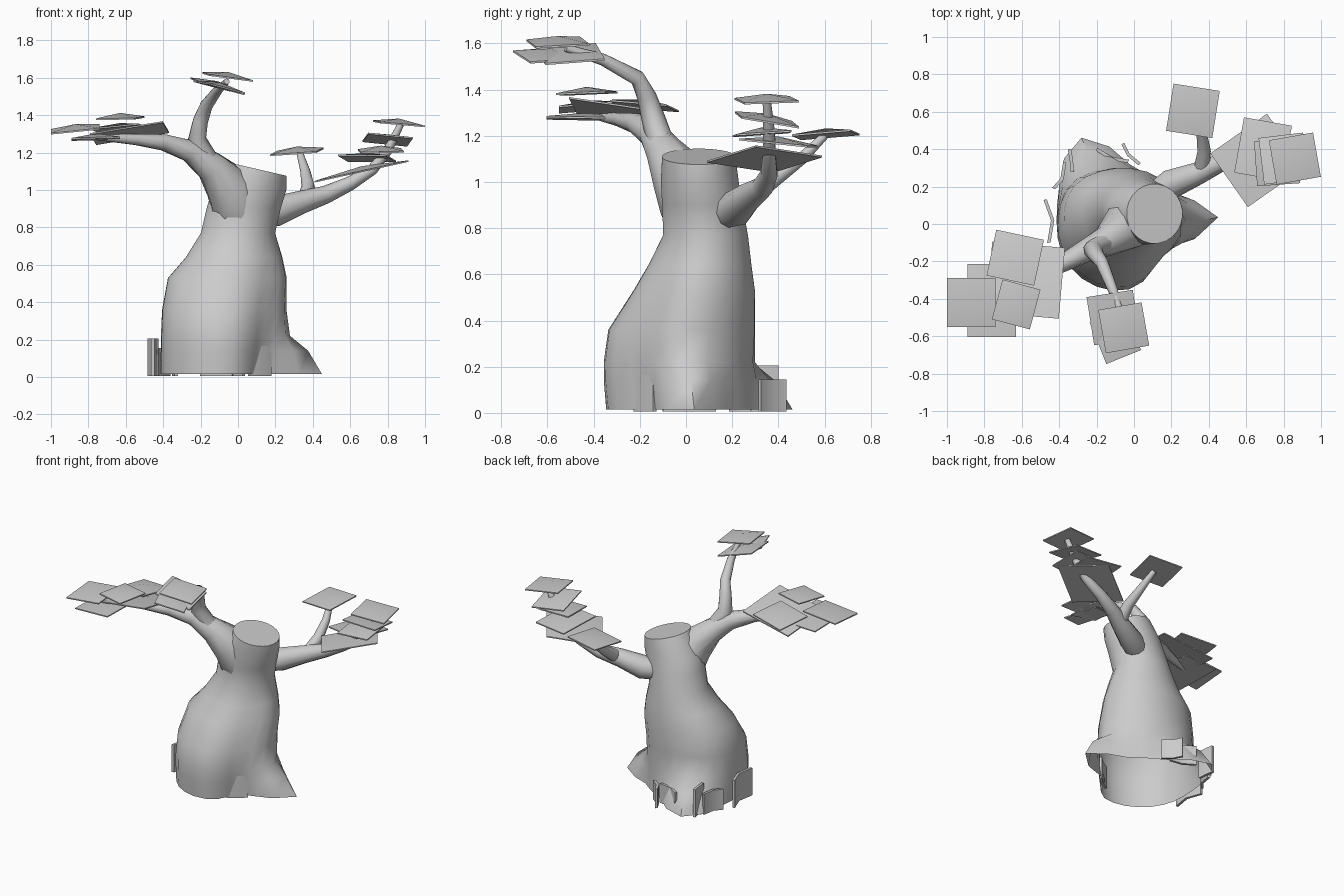
import bpy, bmesh
from math import sin, cos, pi, radians, exp
from mathutils import Vector

cube = bpy.data.objects.get("Cube")
if cube:
    bpy.data.objects.remove(cube)

GREY = (0.6, 0.6, 0.6, 1)
grey = bpy.data.materials.new("plain_grey")
grey.use_nodes = True
grey.diffuse_color = GREY
bsdf = next(n for n in grey.node_tree.nodes if n.type == 'BSDF_PRINCIPLED')
bsdf.inputs["Base Color"].default_value = GREY


def finish(name, bm, angle=50):
    bmesh.ops.recalc_face_normals(bm, faces=bm.faces)
    mesh = bpy.data.meshes.new(name)
    bm.to_mesh(mesh)
    bm.free()
    mesh.materials.append(grey)
    obj = bpy.data.objects.new(name, mesh)
    bpy.context.collection.objects.link(obj)
    bpy.ops.object.select_all(action='DESELECT')
    obj.select_set(True)
    bpy.context.view_layer.objects.active = obj
    bpy.ops.object.shade_smooth_by_angle(angle=radians(angle))


def loft(name, rings, cap_start=False):
    """Skin a stack of closed rings and cap the last one."""
    bm = bmesh.new()
    loops = [[bm.verts.new(p) for p in ring] for ring in rings]
    for low, high in zip(loops, loops[1:]):
        for i in range(len(low)):
            j = (i + 1) % len(low)
            bm.faces.new((low[i], low[j], high[j], high[i]))
    bm.faces.new(loops[-1])
    if cap_start:
        bm.faces.new(loops[0][::-1])
    finish(name, bm)


# Trunk: oval sections (z, centre x, centre y, half width, half depth, root strength)
SECTIONS = [
    (0.015, -0.07, -0.03, 0.34, 0.32, 1),
    (0.14, -0.07, -0.035, 0.34, 0.325, 0.6),
    (0.22, -0.07, -0.035, 0.34, 0.325, 0.08),
    (0.36, -0.07, -0.02, 0.335, 0.32, 0),
    (0.53, -0.055, 0.035, 0.32, 0.265, 0),
    (0.64, -0.02, 0.06, 0.26, 0.225, 0),
    (0.77, 0, 0.085, 0.2, 0.185, 0),
    (0.9, 0.03, 0.07, 0.2, 0.175, 0),
    (1.0, 0.06, 0.06, 0.2, 0.17, 0),
    (1.11, 0.11, 0.055, 0.15, 0.16, 0),
]
# Direction in degrees, reach, angular spread: roots at the foot, swells up the trunk
ROOTS = [(7.5, 0.19, 17), (112.5, 0.2, 22)]
SWELLS = [(320, -0.11, 28), (140, 0.045, 24)]
SIDES = 24


def bulge(lobes, angle):
    total = 0
    for centre, reach, spread in lobes:
        d = (angle - centre + 180) % 360 - 180
        total += reach * exp(-(d / spread) ** 2)
    return total


def trunk_ring(z, cx, cy, rx, ry, strength):
    ring = []
    for i in range(SIDES):
        a = 360 * (i + 0.5) / SIDES
        push = strength * bulge(ROOTS, a) + max(0, 1 - z / 0.75) * bulge(SWELLS, a)
        x = cx + (rx + push) * cos(radians(a))
        y = cy + (ry + push) * sin(radians(a))
        tilt = -0.23 * (x - cx) if z > 1.05 else 0
        ring.append((x, y, z + tilt))
    return ring


loft("trunk", [trunk_ring(*s) for s in SECTIONS])


# Branches: tapered tubes through (x, y, z, radius)
def branch(name, path, sides=10):
    pts = [Vector(p[:3]) for p in path]
    rings = []
    for i, p in enumerate(pts):
        t = (pts[min(i + 1, len(pts) - 1)] - pts[max(i - 1, 0)]).normalized()
        u = t.cross(Vector((0.3, 1, 0.1))).normalized()
        v = t.cross(u)
        rings.append([p + path[i][3] * (u * cos(2 * pi * k / sides) + v * sin(2 * pi * k / sides))
                      for k in range(sides)])
    loft(name, rings, True)


branch("right_branch", [(0.03, 0.06, 0.78, 0.11), (0, 0.03, 0.9, 0.145),
                        (-0.05, -0.02, 1.02, 0.13), (-0.145, -0.09, 1.125, 0.085),
                        (-0.26, -0.145, 1.21, 0.062), (-0.4, -0.22, 1.255, 0.045),
                        (-0.55, -0.29, 1.27, 0.03), (-0.76, -0.38, 1.285, 0.018)])
branch("top_branch", [(-0.15, -0.1, 1.14, 0.06), (-0.22, -0.14, 1.27, 0.052),
                      (-0.2, -0.17, 1.37, 0.042), (-0.17, -0.21, 1.45, 0.035),
                      (-0.11, -0.36, 1.53, 0.026), (-0.06, -0.52, 1.58, 0.016)])
branch("left_branch", [(0.07, 0.13, 0.85, 0.06), (0.2, 0.215, 0.885, 0.08),
                       (0.34, 0.27, 0.935, 0.062), (0.47, 0.33, 0.975, 0.048),
                       (0.6, 0.36, 1.035, 0.038), (0.72, 0.36, 1.11, 0.03),
                       (0.8, 0.36, 1.21, 0.026), (0.87, 0.35, 1.35, 0.018)])
branch("left_twig", [(0.36, 0.28, 0.94, 0.045), (0.375, 0.39, 1.02, 0.036),
                     (0.36, 0.5, 1.1, 0.027), (0.33, 0.6, 1.2, 0.018)])


# Leaf pads: thin tilted squares with a low peak
def leaf(name, centre, width, depth, yaw, slope_x, slope_y, peak=0.032, thick=0.008):
    c = Vector(centre)
    a = radians(yaw)
    bm = bmesh.new()

    def point(u, v, lift):
        dx = u * width / 2 * cos(a) - v * depth / 2 * sin(a)
        dy = u * width / 2 * sin(a) + v * depth / 2 * cos(a)
        return bm.verts.new(c + Vector((dx, dy, slope_x * dx + slope_y * dy + lift)))

    corners = [(-1, -1), (1, -1), (1, 1), (-1, 1)]
    low = [point(u, v, 0) for u, v in corners]
    high = [point(u, v, thick) for u, v in corners]
    top = point(0, 0, peak)
    bm.faces.new(low[::-1])
    for i in range(4):
        j = (i + 1) % 4
        bm.faces.new((low[i], low[j], high[j], high[i]))
        bm.faces.new((high[i], high[j], top))
    finish(name, bm)


LEAVES = {
    "right": [((-0.87, -0.42, 1.32), 0.26, 0.26, 0, 0.1, 0.08),
              ((-0.76, -0.41, 1.27), 0.26, 0.39, 0, 0.03, -0.02),
              ((-0.635, -0.18, 1.325), 0.26, 0.25, -12, 0.08, -0.1),
              ((-0.63, -0.43, 1.38), 0.21, 0.22, -15, 0.02, 0.04),
              ((-0.58, -0.3, 1.3), 0.39, 0.38, -5, 0.15, -0.16)],
    "top": [((-0.055, -0.555, 1.6), 0.235, 0.235, 10, -0.14, 0.03),
            ((-0.11, -0.5, 1.55), 0.25, 0.26, 9, -0.28, 0.03),
            ((-0.1, -0.6, 1.545), 0.2, 0.24, 22, -0.25, -0.03)],
    "left": [((0.315, 0.605, 1.2), 0.25, 0.255, -9, 0.08, 0.07),
             ((0.66, 0.34, 1.095), 0.37, 0.35, 35, 0.22, 0),
             ((0.69, 0.4, 1.165), 0.26, 0.3, -10, -0.02, -0.1),
             ((0.765, 0.33, 1.205), 0.23, 0.24, 4, 0.02, 0.07),
             ((0.8, 0.35, 1.265), 0.24, 0.25, 7, -0.08, -0.18),
             ((0.86, 0.35, 1.35), 0.24, 0.24, 10, -0.09, 0.02)],
}
for side, group in LEAVES.items():
    for n, args in enumerate(group, 1):
        leaf(f"{side}_leaf_{n}", *args)


# Loose bark slabs round the foot: height and a bent plan line
def slab(name, height, start, bend, end, thick=0.018):
    line = [Vector((*p, 0.005)) for p in (start, bend, end)]
    n = (line[2] - line[0]).cross(Vector((0, 0, 1))).normalized() * thick / 2
    outline = [p + n for p in line] + [p - n for p in reversed(line)]
    loft(name, [outline, [p + Vector((0, 0, height)) for p in outline]], True)


SLABS = [
    (0.2, (-0.475, 0.13), (-0.435, 0.02), (-0.455, -0.1)),
    (0.15, (-0.43, 0.19), (-0.385, 0.24), (-0.37, 0.33)),
    (0.2, (-0.345, 0.4), (-0.335, 0.34), (-0.33, 0.28)),
    (0.14, (-0.2, 0.4), (-0.12, 0.35), (-0.03, 0.335)),
    (0.14, (-0.06, 0.43), (-0.03, 0.37), (0.03, 0.32)),
    (0.16, (0.06, -0.22), (0.12, -0.185), (0.175, -0.135)),
]
for n, args in enumerate(SLABS, 1):
    slab(f"bark_slab_{n}", *args)
